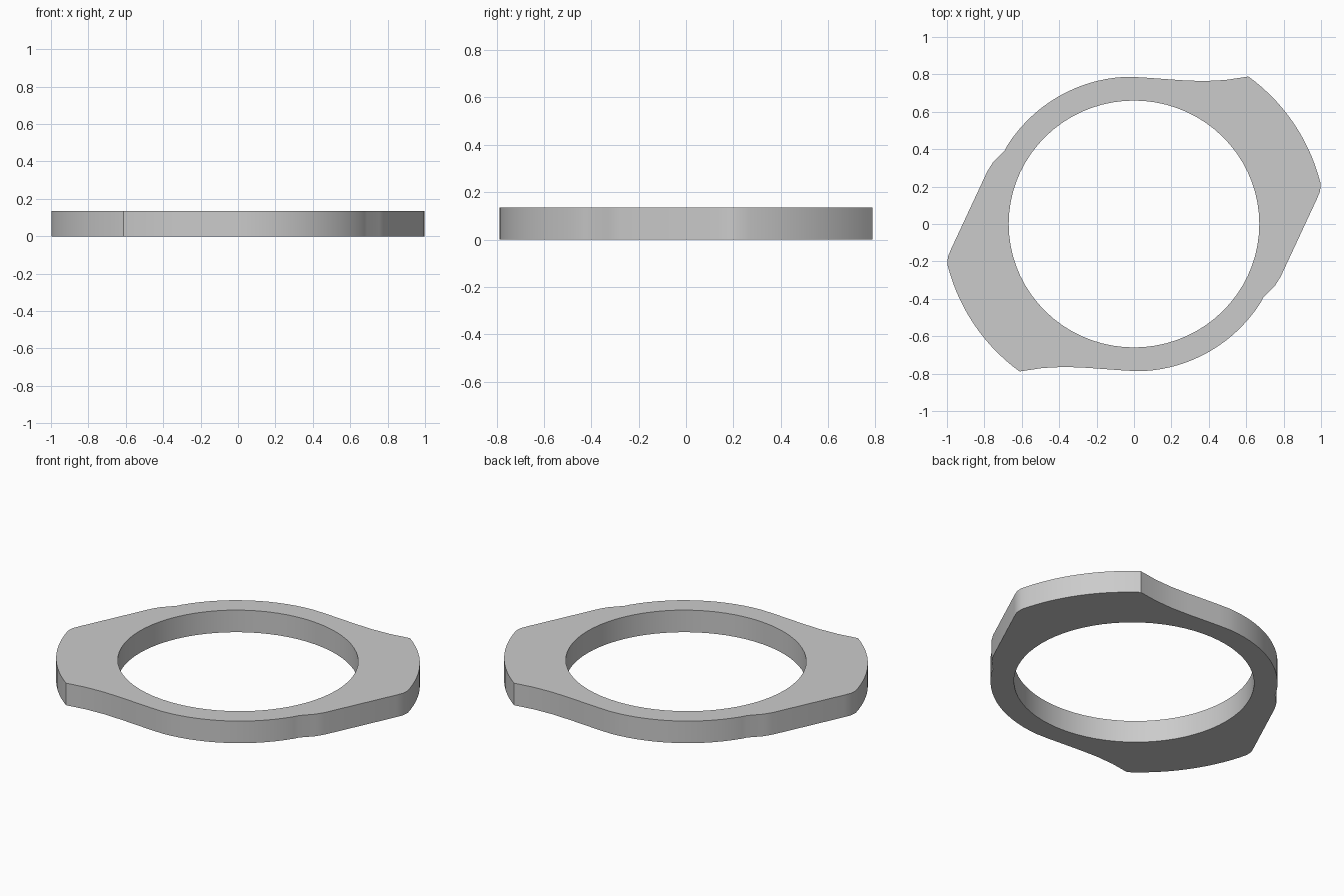
import bpy, bmesh
from math import sin, cos, radians, pi

if "Cube" in bpy.data.objects:
    bpy.data.objects.remove(bpy.data.objects["Cube"])

HEIGHT = 0.135


def arc(a0, a1, r0, r1, steps):
    """Points on an arc about the origin, radius blending from r0 to r1."""
    pts = []
    for i in range(steps + 1):
        t = i / steps
        a, r = radians(a0 + (a1 - a0) * t), r0 + (r1 - r0) * t
        pts.append((r * cos(a), r * sin(a)))
    return pts


# Half of the outline, clockwise: lug arc, straight flank, thin rim, shallow dip
half = arc(52.2, 12.3, 0.998, 1.021, 14)
half += [(0.995, 0.175), (0.977, 0.132), (0.785, -0.28), (0.755, -0.328), (0.69, -0.395)]
half += arc(-32, -87, 0.797, 0.788, 14)
half += [(-0.04, -0.784), (-0.25, -0.769), (-0.37, -0.764), (-0.49, -0.77)]

# The other half is the same shape turned by 180 degrees
outline = half + [(-x, -y) for x, y in half]
hole = [(0.67 * cos(2 * pi * i / 72), 0.66 * sin(2 * pi * i / 72)) for i in range(72)]

# Flat ring profile with a round opening, extruded to a plate
curve = bpy.data.curves.new("ring_profile", 'CURVE')
curve.dimensions = '2D'
curve.fill_mode = 'BOTH'
curve.extrude = HEIGHT / 2
for loop in (outline, hole):
    spline = curve.splines.new('POLY')
    spline.points.add(len(loop) - 1)
    for p, (x, y) in zip(spline.points, loop):
        p.co = (x, y, 0, 1)
    spline.use_cyclic_u = True

ring = bpy.data.objects.new("flanged_ring", curve)
bpy.context.collection.objects.link(ring)
bpy.context.view_layer.objects.active = ring
ring.select_set(True)
bpy.ops.object.convert(target='MESH')
ring = bpy.context.object

# Weld the caps to the walls and stand the plate on the ground
bm = bmesh.new()
bm.from_mesh(ring.data)
bmesh.ops.remove_doubles(bm, verts=bm.verts, dist=0.0005)
bmesh.ops.recalc_face_normals(bm, faces=bm.faces)
bmesh.ops.translate(bm, verts=bm.verts, vec=(0, 0, HEIGHT / 2))
bm.to_mesh(ring.data)
bm.free()
bpy.ops.object.shade_smooth_by_angle(angle=radians(30))
